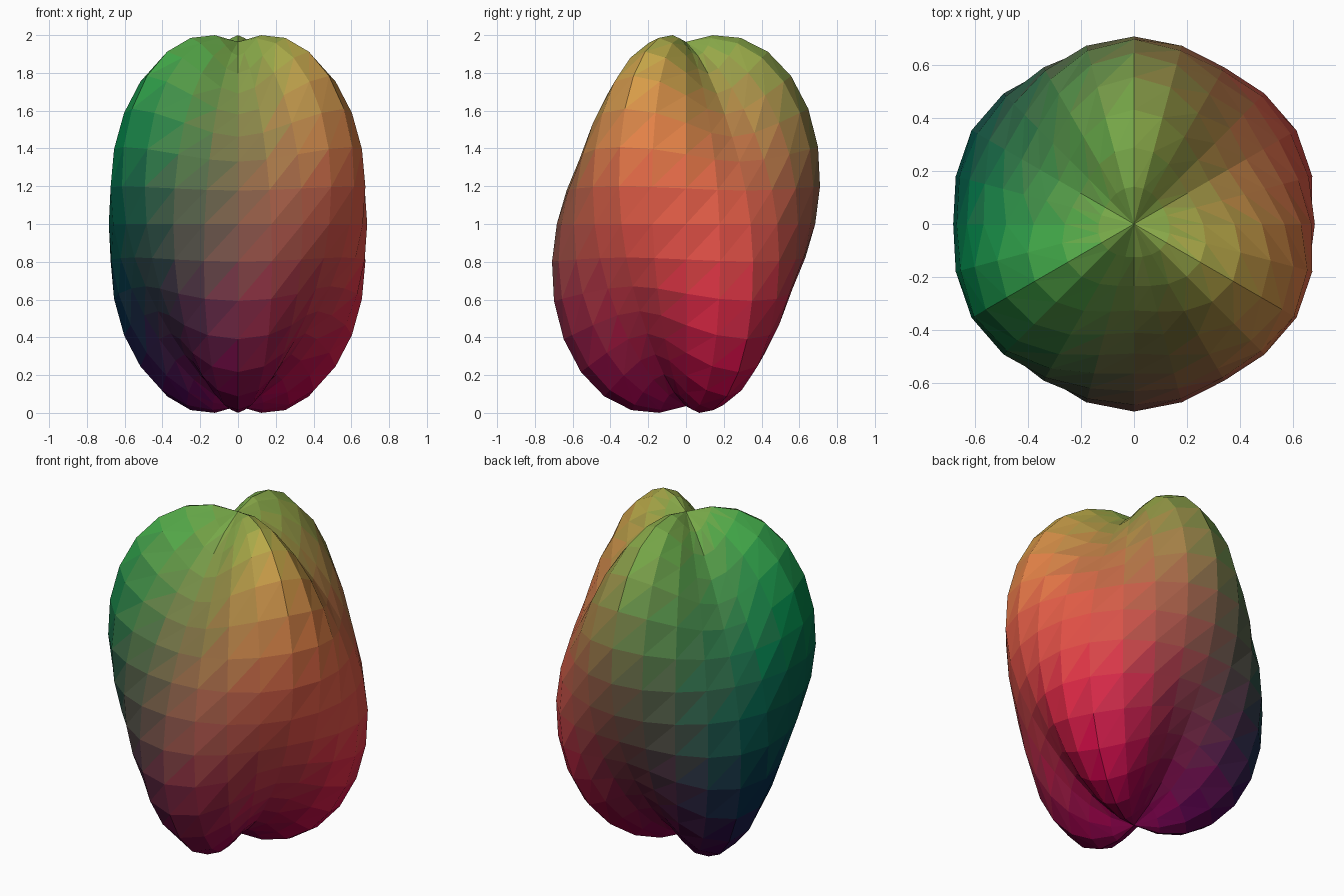
import bpy, bmesh
from math import sin, cos, pi

if "Cube" in bpy.data.objects:
    bpy.data.objects.remove(bpy.data.objects["Cube"])

SEGMENTS, RINGS = 24, 16
WIDTH, HEIGHT, BUMP = 0.684, 0.964, 0.15


def surface_point(ring, seg):
    # Stretched sphere swelling into three upper and three lower lobes
    t, p = pi * ring / RINGS, 2 * pi * seg / SEGMENTS
    k = 1 - BUMP * sin(2 * t) * sin(3 * p)
    return (WIDTH * k * sin(t) * cos(p),
            WIDTH * k * sin(t) * sin(p),
            1 + HEIGHT * k * cos(t))


# Lobed body: poles, rings and triangulated faces
bm = bmesh.new()
top = bm.verts.new(surface_point(0, 0))
bottom = bm.verts.new(surface_point(RINGS, 0))
rings = [[bm.verts.new(surface_point(r, s)) for s in range(SEGMENTS)]
         for r in range(1, RINGS)]
for s in range(SEGMENTS):
    n = (s + 1) % SEGMENTS
    bm.faces.new((top, rings[0][s], rings[0][n]))
    bm.faces.new((bottom, rings[-1][n], rings[-1][s]))
    for up, low in zip(rings, rings[1:]):
        bm.faces.new((low[s], low[n], up[n]))
        bm.faces.new((low[s], up[n], up[s]))

mesh = bpy.data.meshes.new("lobed_body")
body = bpy.data.objects.new("lobed_body", mesh)
bpy.context.collection.objects.link(body)

# Colour gradient: red grows along x, green grows with height
X_STEPS, Z_STEPS = 14, 14
slots = {}
for f in bm.faces:
    c = f.calc_center_median()
    key = (min(X_STEPS - 1, int((c.x + 0.7) / 1.4 * X_STEPS)),
           min(Z_STEPS - 1, int(c.z / 2 * Z_STEPS)))
    if key not in slots:
        tx, tz = (key[0] + 0.5) / X_STEPS, (key[1] + 0.5) / Z_STEPS
        mat = bpy.data.materials.new("gradient_%d_%d" % key)
        mat.diffuse_color = (0.85 * tx ** 2, 0.42 * tz ** 2.1, 0.065, 1)
        mat.use_nodes = True
        mat.node_tree.nodes["Principled BSDF"].inputs["Base Color"].default_value = mat.diffuse_color
        slots[key] = len(slots)
        mesh.materials.append(mat)
    f.material_index = slots[key]
    f.smooth = False

bm.to_mesh(mesh)
bm.free()
